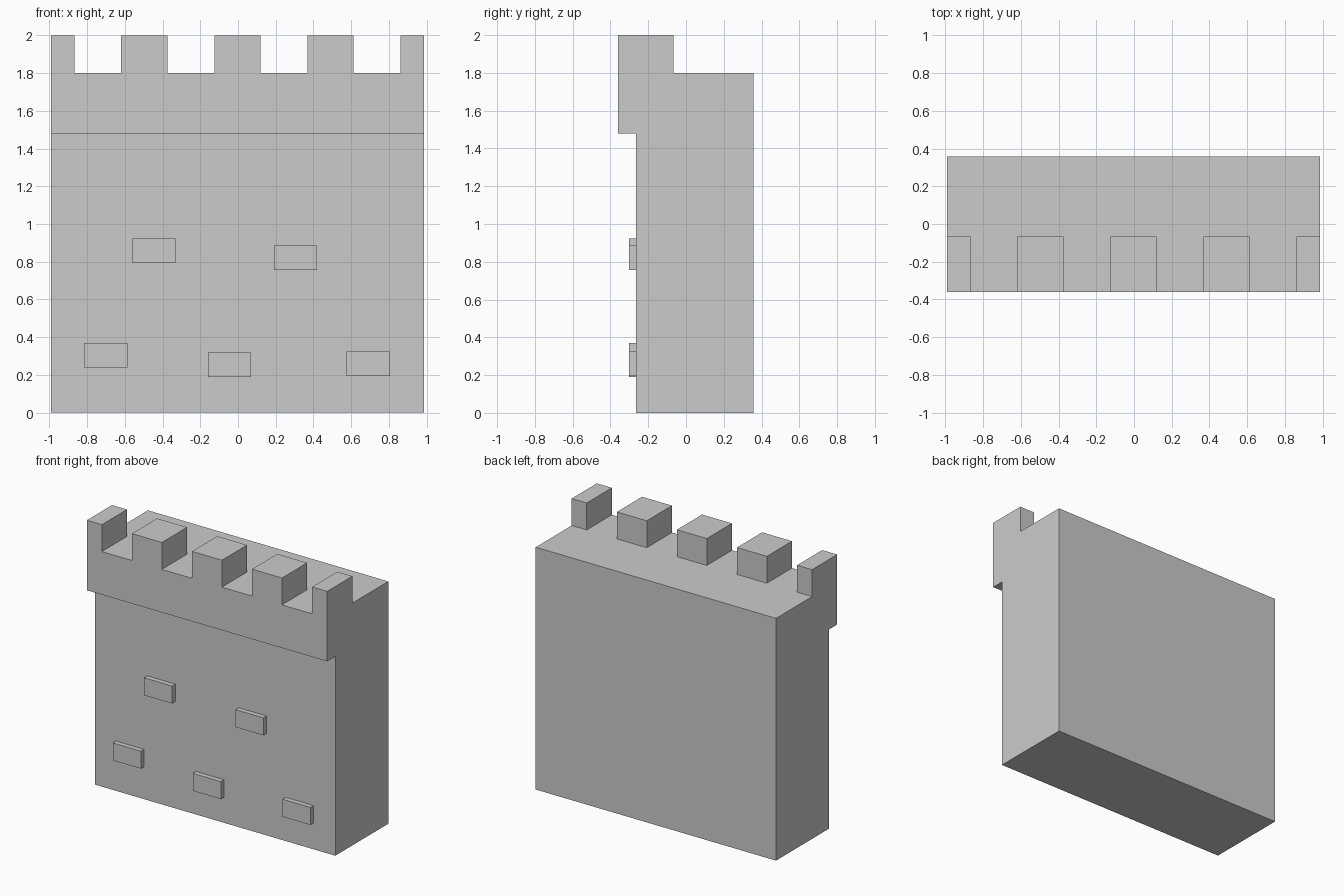
import bpy, bmesh
from mathutils import Vector

if "Cube" in bpy.data.objects:
    bpy.data.objects.remove(bpy.data.objects["Cube"])

X0, X1 = -0.99, 0.985
FRONT, WALL, MERLON_BACK, BACK = -0.36, -0.265, -0.065, 0.357


def finish(name, bm):
    bmesh.ops.recalc_face_normals(bm, faces=bm.faces)
    mesh = bpy.data.meshes.new(name)
    bm.to_mesh(mesh)
    bm.free()
    ob = bpy.data.objects.new(name, mesh)
    bpy.context.collection.objects.link(ob)
    return ob


def box(name, lo, hi):
    lo, hi = Vector(lo), Vector(hi)
    bm = bmesh.new()
    bmesh.ops.create_cube(bm, size=1)
    bmesh.ops.scale(bm, vec=hi - lo, verts=bm.verts)
    bmesh.ops.translate(bm, vec=(lo + hi) / 2, verts=bm.verts)
    return finish(name, bm)


# Wall: side profile with overhanging parapet, extruded along x
profile = [(WALL, 0), (BACK, 0), (BACK, 1.8), (MERLON_BACK, 1.8),
           (MERLON_BACK, 2), (FRONT, 2), (FRONT, 1.48), (WALL, 1.48)]
bm = bmesh.new()
face = bm.faces.new([bm.verts.new((X0, y, z)) for y, z in profile])
ext = bmesh.ops.extrude_face_region(bm, geom=[face], use_keep_orig=True)
bmesh.ops.translate(bm, vec=(X1 - X0, 0, 0),
                    verts=[v for v in ext["geom"] if isinstance(v, bmesh.types.BMVert)])
wall = finish("castle_wall", bm)

# Crenels: four gaps cut between the merlons
cutters = []
for i in range(4):
    x = -0.743 + i * 0.4935
    cut = box("crenel_cutter", (x - 0.124, FRONT - 0.1, 1.8),
              (x + 0.124, MERLON_BACK + 0.1, 2.1))
    cut.hide_render = True
    mod = wall.modifiers.new("crenel", 'BOOLEAN')
    mod.operation = 'DIFFERENCE'
    mod.solver = 'EXACT'
    mod.object = cut
    cutters.append(cut)
bpy.context.view_layer.objects.active = wall
for mod in list(wall.modifiers):
    bpy.ops.object.modifier_apply(modifier=mod.name)
for cut in cutters:
    bpy.data.objects.remove(cut)

# Raised bricks scattered on the front face (left, bottom)
for x, z in [(-0.56, 0.793), (0.19, 0.757), (-0.817, 0.24), (-0.16, 0.19), (0.576, 0.195)]:
    box("brick", (x, -0.302, z), (x + 0.23, WALL, z + 0.13))
